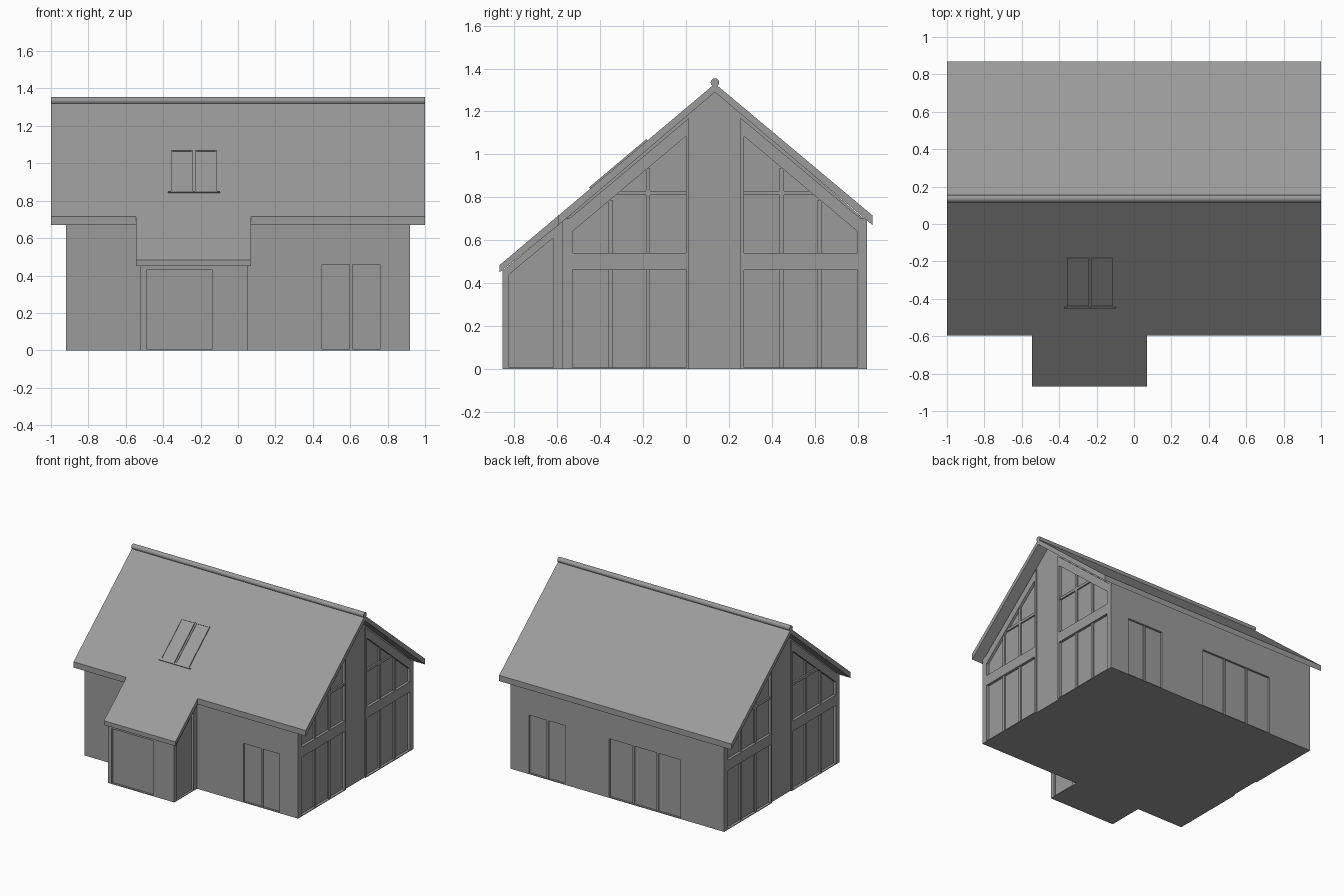
import bpy, bmesh
from math import atan2
from mathutils import Matrix, Vector

if "Cube" in bpy.data.objects:
    bpy.data.objects.remove(bpy.data.objects["Cube"])

PLANES = {  # columns: u, v, extrusion direction
    'X': Matrix(((0, 0, 1, 0), (1, 0, 0, 0), (0, 1, 0, 0), (0, 0, 0, 1))),
    'Y': Matrix(((1, 0, 0, 0), (0, 0, -1, 0), (0, 1, 0, 0), (0, 0, 0, 1))),
}
grey = bpy.data.materials.new("mid_grey")
grey.diffuse_color = (.33, .33, .33, 1)
grey.use_nodes = True
grey.node_tree.nodes["Principled BSDF"].inputs["Base Color"].default_value = grey.diffuse_color


def finish(name, bm):
    bmesh.ops.recalc_face_normals(bm, faces=bm.faces)
    for f in bm.faces:
        f.smooth = False
        f.material_index = 0
    me = bpy.data.meshes.new(name)
    bm.to_mesh(me)
    bm.free()
    me.materials.append(grey)
    ob = bpy.data.objects.new(name, me)
    bpy.context.collection.objects.link(ob)
    return ob


def slab(name, plane, lo, hi, outer, holes=()):
    """Extruded outline with holes; lo..hi is the range along the plane's axis."""
    cu = bpy.data.curves.new(name + "_outline", 'CURVE')
    cu.dimensions = '2D'
    cu.fill_mode = 'BOTH'
    cu.extrude = abs(hi - lo) / 2
    for pts in [outer, *holes]:
        sp = cu.splines.new('POLY')
        sp.points.add(len(pts) - 1)
        for p, (u, v) in zip(sp.points, pts):
            p.co = (u, v, 0, 1)
        sp.use_cyclic_u = True
    tmp = bpy.data.objects.new(name + "_outline", cu)
    bpy.context.collection.objects.link(tmp)
    me = tmp.evaluated_get(bpy.context.evaluated_depsgraph_get()).to_mesh()
    bm = bmesh.new()
    bm.from_mesh(me)
    bpy.data.objects.remove(tmp)
    bmesh.ops.remove_doubles(bm, verts=bm.verts, dist=1e-5)
    mid = (lo + hi) / 2
    shift = Vector((mid, 0, 0)) if plane == 'X' else Vector((0, mid, 0))
    bm.transform(Matrix.Translation(shift) @ PLANES[plane])
    return finish(name, bm)


def boxes(name, ranges):
    """Several boxes (x0, x1, y0, y1, z0, z1) in one object."""
    bm = bmesh.new()
    for x0, x1, y0, y1, z0, z1 in ranges:
        m = Matrix.Translation(((x0 + x1) / 2, (y0 + y1) / 2, (z0 + z1) / 2))
        bmesh.ops.create_cube(bm, size=1, matrix=m @ Matrix.Diagonal((x1 - x0, y1 - y0, z1 - z0, 1)))
    return finish(name, bm)


def rect(u0, u1, v0, v1):
    return [(u0, v0), (u1, v0), (u1, v1), (u0, v1)]


def flip(pts):
    return [(2 * RIDGE - u, v) for u, v in pts]


RIDGE, SLOPE = 0.135, 0.842
HEAD, SILL = 0.46, 0.006

# Roof in one piece per part, with the front slope carried on over the porch
slab("main_roof", 'X', -1, 1, [(-.595, .67), (-.595, .715), (RIDGE, 1.33), (.87, .715), (.87, .67), (RIDGE, 1.29)])
slab("porch_roof", 'X', -.545, .07, [(-.87, .45), (-.87, .483), (-.595, .715), (-.595, .67)])
bm = bmesh.new()
bmesh.ops.create_cone(bm, cap_ends=True, segments=12, radius1=.02, radius2=.02, depth=2,
                      matrix=Matrix.Translation((0, RIDGE, 1.335)) @ Matrix.Rotation(1.570796, 4, 'Y'))
finish("ridge_cap", bm)

# Solid core, whose faces show as glass in the openings
slab("glass_core", 'X', -.9, .9, [(-.56, 0), (.83, 0), (.83, .70), (RIDGE, 1.28), (-.56, .70)])
slab("porch_core", 'X', -.505, .035, [(-.84, 0), (-.5, 0), (-.5, .72), (-.84, .46)])

# Gable ends: recessed wall, raised panels and glazing bars
lower = rect(-.53, 0, SILL, HEAD)
upper = [(-.53, .54), (0, .54), (0, 1.085), (-.53, .64)]
panel = [(-.575, 0), (.015, 0), (.015, 1.17), (-.575, .675)]
gable = [(-.57, 0), (.84, 0), (.84, .69), (RIDGE, 1.30), (-.57, .69)]
for side, s in (("right", 1), ("left", -1)):
    slab(f"{side}_gable_wall", 'X', s * .88, s * .91, gable, [lower, upper, flip(lower), flip(upper)])
    slab(f"{side}_front_panel", 'X', s * .90, s * .92, panel, [lower, upper])
    slab(f"{side}_back_panel", 'X', s * .90, s * .92, flip(panel), [flip(lower), flip(upper)])
    x0, x1 = sorted((s * .885, s * .912))
    bars = []
    for y in (-.353, -.177):
        bars += [(x0, x1, y - .01, y + .01, .001, HEAD + .01),
                 (x0, x1, y - .01, y + .01, .53, 1.085 + SLOPE * y)]
    bars.append((x0, x1, -.32, .01, .81, .83))
    bars += [(a, b, 2 * RIDGE - d, 2 * RIDGE - c, e, f) for a, b, c, d, e, f in bars]
    boxes(f"{side}_gable_bars", bars)

# Long walls with door-height openings
double = rect(.45, .76, SILL, HEAD)
triple = rect(-.546, .07, SILL, HEAD)
slab("back_wall", 'Y', .815, .845, rect(-.919, .919, 0, .70), [double, triple])
slab("front_wall", 'Y', -.575, -.545, rect(-.919, .919, 0, .70), [double])
boxes("back_mullions", [(x - .008, x + .008, .82, .839, .001, .465) for x in (.605, -.135, -.341)])
boxes("front_mullion", [(.597, .613, -.569, -.55, .001, .465)])

# Porch walls
slab("porch_front", 'Y', -.855, -.825, rect(-.519, .049, 0, .462), [rect(-.49, -.135, SILL, .43)])
side_wall = [(-.85, 0), (-.56, 0), (-.56, .70), (-.85, .462)]
pane = [(-.825, SILL), (-.62, SILL), (-.62, .61), (-.825, .44)]
slab("porch_right_wall", 'X', .02, .05, side_wall, [pane])
slab("porch_left_wall", 'X', -.52, -.49, side_wall, [pane])

# Twin roof window lying on the front slope
tilt = Matrix.Translation((-.235, -.31, 1.33 - SLOPE * .445)) @ Matrix.Rotation(atan2(SLOPE, 1), 4, 'X')
parts = []
for cx in (-.0635, .0635):
    parts += [(cx - .059, cx + .059, -.17, .17, -.01, .004)]
    parts += [(cx + d - .004, cx + d + .004, -.17, .17, -.01, .008) for d in (-.055, .055)]
    parts += [(cx - .059, cx + .059, y - .004, y + .004, -.01, .008) for y in (-.166, .166)]
parts.append((-.138, .138, -.178, -.17, -.01, .008))
boxes("roof_window", parts).data.transform(tilt)
